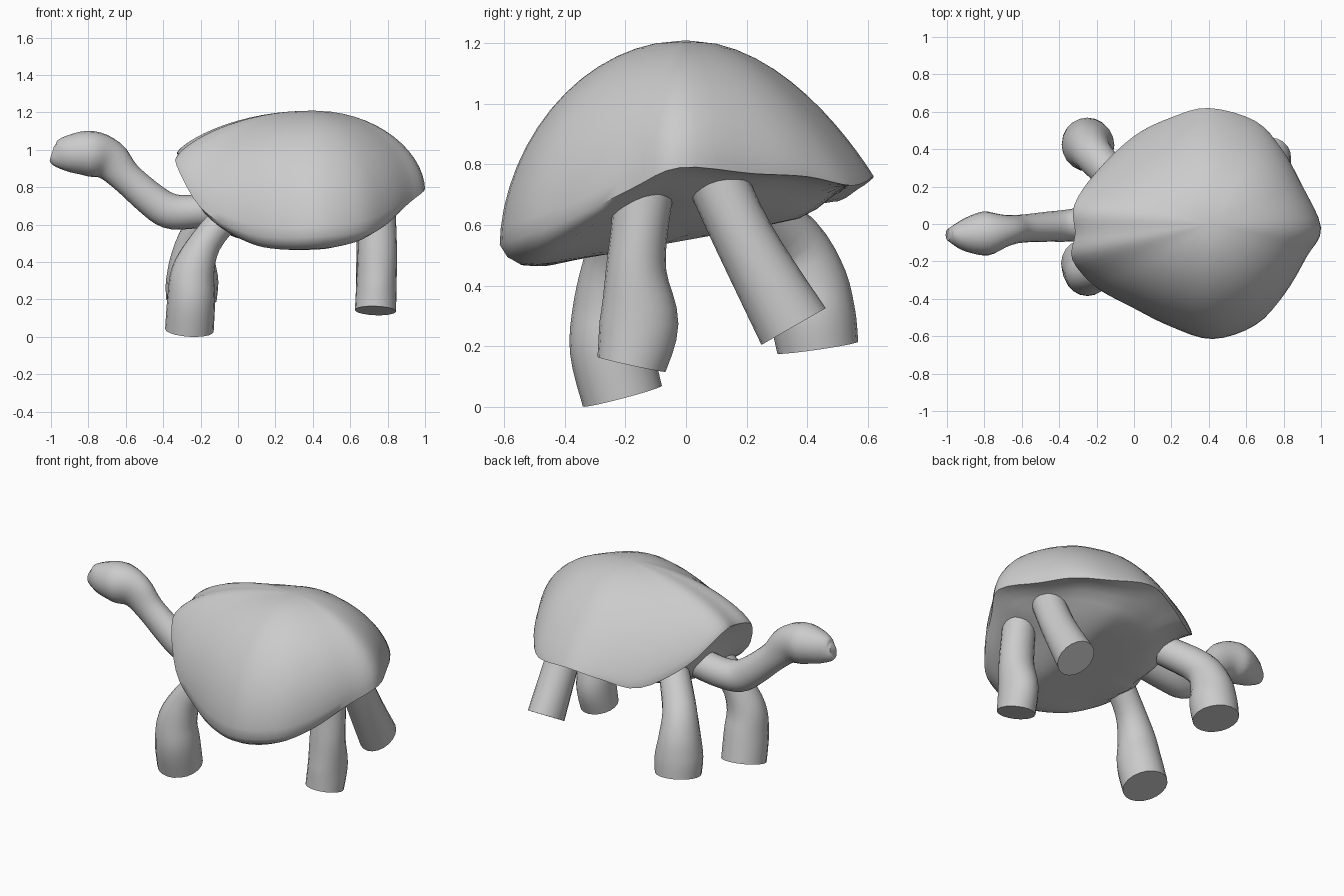
import bpy, bmesh, math
from mathutils import Vector

if "Cube" in bpy.data.objects:
    bpy.data.objects.remove(bpy.data.objects["Cube"])


def spline(pts, steps, closed=False):
    """Catmull-Rom through rows of numbers of any width."""
    n = len(pts)
    get = (lambda i: pts[i % n]) if closed else (lambda i: pts[max(0, min(n - 1, i))])
    out = []
    for i in range(n if closed else n - 1):
        a, b, c, d = (get(i + k) for k in (-1, 0, 1, 2))
        for s in range(steps):
            t = s / steps
            out.append([0.5 * (2 * q + (r - p) * t + (2 * p - 5 * q + 4 * r - w) * t * t
                               + (3 * q - p - 3 * r + w) * t ** 3)
                        for p, q, r, w in zip(a, b, c, d)])
    if not closed:
        out.append(list(pts[-1]))
    return out


def skin(name, rings, start=None, end=None, angle=45):
    """Join closed rings into a surface; ends close to a point or a flat cap."""
    bm = bmesh.new()
    loops = [[bm.verts.new(p) for p in ring] for ring in rings]
    n = len(loops[0])
    for a, b in zip(loops, loops[1:]):
        for i in range(n):
            j = (i + 1) % n
            bm.faces.new((a[i], a[j], b[j], b[i]))
    for loop, tip in ((loops[0], start), (loops[-1], end)):
        if tip is None:
            bm.faces.new(loop)
        else:
            v = bm.verts.new(tip)
            for i in range(n):
                bm.faces.new((loop[i], loop[(i + 1) % n], v))
    bmesh.ops.recalc_face_normals(bm, faces=bm.faces)
    mesh = bpy.data.meshes.new(name)
    bm.to_mesh(mesh)
    bm.free()
    obj = bpy.data.objects.new(name, mesh)
    bpy.context.collection.objects.link(obj)
    bpy.ops.object.select_all(action='DESELECT')
    obj.select_set(True)
    bpy.context.view_layer.objects.active = obj
    bpy.ops.object.shade_smooth_by_angle(angle=math.radians(angle))
    return obj


def limb(name, path, ref, sides=20, steps=4):
    """Sweep an ellipse along rows of x, y, z, radius along ref, other radius."""
    rows = spline(path, steps)
    cs = [Vector(r[:3]) for r in rows]
    rings = []
    for i, r in enumerate(rows):
        t = (cs[min(i + 1, len(cs) - 1)] - cs[max(i - 1, 0)]).normalized()
        u = (ref - t * ref.dot(t)).normalized()
        v = t.cross(u)
        rings.append([cs[i] + u * r[3] * math.cos(a) + v * r[4] * math.sin(a)
                      for a in (2 * math.pi * k / sides for k in range(sides))])
    return skin(name, rings)


# Shell: tilted rim (x, y, z, dome fullness) with a dome above and a belly below
RIM = [(1.0, -.02, .79, 1.1), (.89, .22, .77, 1.2), (.79, .40, .76, 1.45), (.65, .55, .73, 1.7),
       (.40, .62, .76, 1.9), (.20, .57, .72, 1.75), (0, .47, .68, 1.6), (-.2, .28, .80, 1.5),
       (-.32, .10, .97, 1.5), (-.315, -.05, .97, 1.5), (-.33, -.19, .92, 1.4), (-.2, -.34, .69, 1.2),
       (0, -.45, .57, 1.1), (.20, -.55, .53, 1.1), (.42, -.615, .535, 1.1), (.65, -.54, .56, 1.1),
       (.80, -.38, .62, 1.1), (.92, -.18, .72, 1.1)]
CX, TOP = .40, 1.21


def belly_z(x, y):
    s = max(0, min(1, (x - .45) / .35))
    return .55 + .18 * y + .14 * s * s * (3 - 2 * s)


def dome_point(x, y, z, p, a):
    """Climb from the rim to the top while the pointed outline rounds off."""
    dx = x - CX
    oval = 1 / math.hypot(dx / (.73 if dx < 0 else .6), y / .615)
    s = math.sin(a)
    k = math.cos(a) * (1 + (oval - 1) * .7 * s)
    return CX + dx * k, y * k, z + (TOP - z) * s ** p


rim = spline(RIM, 4, closed=True)
rings = []
for r, w, lip in ((.2, 1, 0), (.4, 1, 0), (.6, .97, 0), (.7, .8, .2), (.8, .45, .7),
                  (.89, .17, 1), (.96, .05, .7)):
    ring = []
    for x, y, z, p in rim:
        px, py = CX + (x - CX) * r, y * r
        drop = .05 * lip * max(0, min(1, -y / .5))
        ring.append((px, py, z + (belly_z(px, py) - z) * w - drop))
    rings.append(ring)
for k in range(14):
    rings.append([dome_point(*row, math.radians(6.2 * k)) for row in rim])
skin("shell", rings, (CX, 0, belly_z(CX, 0)), (CX, 0, TOP))

# Neck and head in one sweep
limb("neck_and_head", [
    (-.08, 0, .69, .09, .09), (-.25, 0, .668, .09, .09), (-.37, -.01, .675, .085, .095),
    (-.47, -.015, .74, .08, .09), (-.60, -.025, .855, .075, .087), (-.69, -.035, .945, .085, .11),
    (-.79, -.05, .98, .118, .122), (-.90, -.058, .98, .09, .1), (-.97, -.058, .978, .05, .07),
    (-.995, -.058, .983, .03, .04)], Vector((0, 1, 0)))

# Legs: each posed differently, mid-stride
LEGS = {
    "front_leg_near": [(-.03, -.20, .68, .08, .09), (-.17, -.24, .51, .085, .09),
                       (-.24, -.26, .35, .115, .11), (-.25, -.25, .20, .128, .135),
                       (-.26, -.21, .035, .13, .135)],
    "front_leg_far": [(-.06, .20, .68, .09, .09), (-.20, .35, .55, .10, .10),
                      (-.24, .405, .42, .12, .125), (-.245, .42, .30, .14, .14),
                      (-.25, .435, .195, .135, .135)],
    "rear_leg_near": [(.745, -.13, .82, .09, .11), (.745, -.15, .62, .10, .095),
                      (.745, -.165, .45, .105, .10), (.74, -.155, .28, .108, .13),
                      (.735, -.18, .14, .11, .115)],
    "rear_leg_far": [(.73, .07, .82, .09, .10), (.735, .19, .56, .10, .10),
                     (.735, .355, .265, .105, .122)],
}
for name, path in LEGS.items():
    limb(name, path, Vector((1, 0, 0)))
